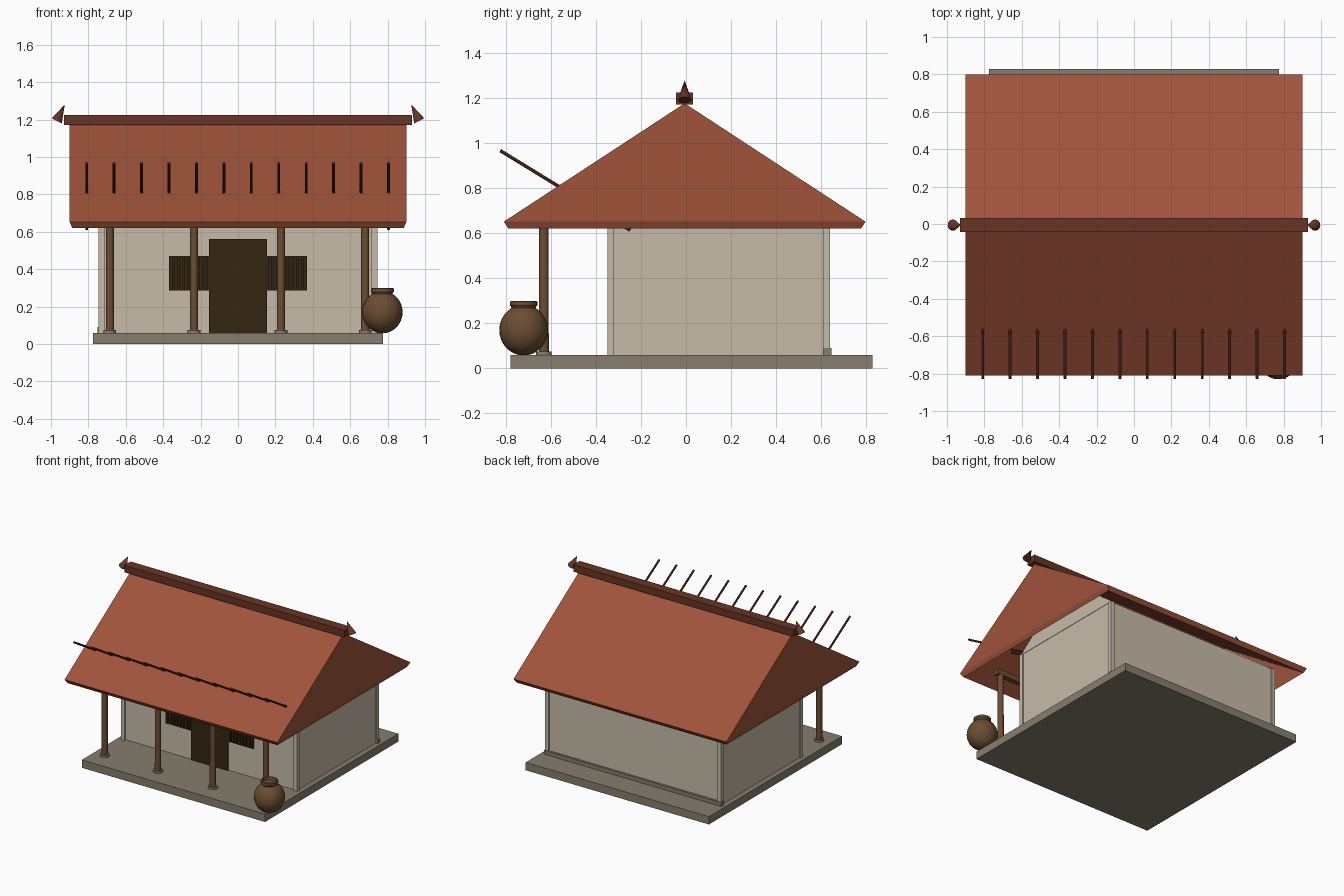
import bpy, bmesh, math
from mathutils import Vector

if "Cube" in bpy.data.objects:
    bpy.data.objects.remove(bpy.data.objects["Cube"])


def material(name, r, g, b):
    m = bpy.data.materials.new(name)
    m.use_nodes = True
    m.diffuse_color = (r, g, b, 1)
    m.node_tree.nodes["Principled BSDF"].inputs["Base Color"].default_value = (r, g, b, 1)
    return m


TILE = material("terracotta_tile", 0.35, 0.087, 0.042)
RIDGE = material("dark_red_wood", 0.14, 0.035, 0.018)
PLASTER = material("cream_plaster", 0.57, 0.5, 0.395)
STONE = material("grey_stone", 0.24, 0.205, 0.155)
WOOD = material("brown_wood", 0.15, 0.075, 0.032)
DARK = material("dark_brown", 0.035, 0.02, 0.007)


def add_mesh(name, verts, faces, mat):
    mesh = bpy.data.meshes.new(name)
    mesh.from_pydata(verts, [], faces)
    bm = bmesh.new()
    bm.from_mesh(mesh)
    bmesh.ops.recalc_face_normals(bm, faces=bm.faces)
    bm.to_mesh(mesh)
    bm.free()
    mesh.materials.append(mat)
    ob = bpy.data.objects.new(name, mesh)
    bpy.context.collection.objects.link(ob)
    return ob


def box(name, x, y, z, mat):
    """Box from (min, max) ranges on each axis."""
    bpy.ops.mesh.primitive_cube_add(size=1)
    ob = bpy.context.object
    ob.name = name
    ranges = (x, y, z)
    ob.location = [(a + b) / 2 for a, b in ranges]
    ob.scale = [b - a for a, b in ranges]
    ob.data.materials.append(mat)
    return ob


def rod(name, start, end, r1, r2, mat, sides=20):
    """Round rod or cone from start to end."""
    a, b = Vector(start), Vector(end)
    bpy.ops.mesh.primitive_cone_add(vertices=sides, radius1=r1, radius2=r2,
                                    depth=(b - a).length, location=(a + b) / 2)
    ob = bpy.context.object
    ob.name = name
    ob.rotation_euler = (b - a).to_track_quat('Z', 'Y').to_euler()
    ob.data.materials.append(mat)
    bpy.ops.object.shade_smooth_by_angle(angle=math.radians(40))
    return ob


def lathe(name, profile, centre, mat, sides=28):
    """Turn an (r, z) profile about a vertical axis."""
    verts, faces = [], []
    n = len(profile)
    for i in range(sides):
        a = math.tau * i / sides
        verts += [(r * math.cos(a), r * math.sin(a), z) for r, z in profile]
        j = (i + 1) % sides
        faces += [(i * n + k, j * n + k, j * n + k + 1, i * n + k + 1) for k in range(n - 1)]
    faces += [[i * n for i in range(sides)], [i * n + n - 1 for i in range(sides)]]
    ob = add_mesh(name, verts, faces, mat)
    ob.location = centre
    bpy.context.view_layer.objects.active = ob
    bpy.ops.object.select_all(action='DESELECT')
    ob.select_set(True)
    bpy.ops.object.shade_smooth_by_angle(angle=math.radians(40))
    return ob


# Platform and house body
FLOOR, WALL_TOP = 0.06, 0.655
box("platform", (-0.775, 0.775), (-0.78, 0.83), (0, FLOOR), STONE)
box("walls", (-0.735, 0.735), (-0.335, 0.63), (FLOOR, WALL_TOP), PLASTER)
box("back_plinth", (-0.75, 0.75), (0.61, 0.646), (FLOOR, 0.09), STONE)
for x in (-0.73, 0.73):
    for y in (-0.335, 0.625):
        box("corner_post", (x - 0.015, x + 0.015), (y - 0.015, y + 0.015),
            (FLOOR, WALL_TOP), PLASTER)

# Triangular gable walls under the roof
for s in (-1, 1):
    tri = [(-0.35, WALL_TOP), (0.64, WALL_TOP), (0.145, 1.03)]
    verts = [(s * x, y, z) for x in (0.705, 0.738) for y, z in tri]
    add_mesh("gable_wall", verts,
             [(0, 1, 2), (3, 4, 5), (0, 1, 4, 3), (1, 2, 5, 4), (2, 0, 3, 5)], PLASTER)

# Door and barred windows
box("door", (-0.155, 0.155), (-0.345, -0.337), (FLOOR, 0.56), DARK)
for s in (-1, 1):
    lo, hi = sorted((s * 0.155, s * 0.37))
    box("window", (lo, hi), (-0.34, -0.334), (0.285, 0.47), DARK)
    for i in range(8):
        x = s * (0.17 + i * 0.027)
        box("window_bar", (x - 0.009, x + 0.009), (-0.35, -0.338), (0.285, 0.47), DARK)

# Veranda columns with stone bases and a beam on top
for x in (-0.685, -0.235, 0.23, 0.68):
    rod("column", (x, -0.632, FLOOR), (x, -0.632, 0.64), 0.022, 0.021, WOOD)
    rod("column_base", (x, -0.632, FLOOR), (x, -0.632, 0.075), 0.034, 0.034, STONE)
box("veranda_beam", (-0.72, 0.72), (-0.652, -0.612), (0.635, 0.675), WOOD)

# Hollow gabled roof
MID, HALF, EAVE, PEAK = -0.006, 0.804, 0.652, 1.178
verts = [(x, y, z) for x in (-0.9, 0.9)
         for y, z in ((MID - HALF, EAVE), (MID + HALF, EAVE), (MID, PEAK))]
roof = add_mesh("roof", verts, [(0, 3, 5, 2), (1, 2, 5, 4), (0, 2, 1), (3, 4, 5)], TILE)
shell = roof.modifiers.new("thickness", 'SOLIDIFY')
shell.thickness = 0.04
shell.offset = -1

# Ridge beam and its horn-like finials
box("ridge_beam", (-0.93, 0.93), (MID - 0.038, MID + 0.038), (1.172, 1.225), RIDGE)
for s in (-1, 1):
    rod("ridge_finial", (s * 0.969, MID, 1.193), (s * 0.926, MID, 1.281), 0.03, 0, RIDGE, 16)

# Slanting poles through the front slope
for i in range(12):
    x = -0.809 + i * 0.1467
    rod("slanting_pole", (x, -0.826, 0.968), (x, -0.248, 0.614), 0.0075, 0.0075, RIDGE, 8)

# Storage jar
body = [(0.108 * math.cos(a), 0.17 + 0.113 * math.sin(a))
        for a in (math.radians(d) for d in range(-80, 61, 10))]
lip = [(0.056, 0.275), (0.061, 0.279), (0.061, 0.297), (0.05, 0.3), (0.045, 0.28)]
lathe("storage_jar", body + lip, (0.772, -0.722, 0), WOOD)
